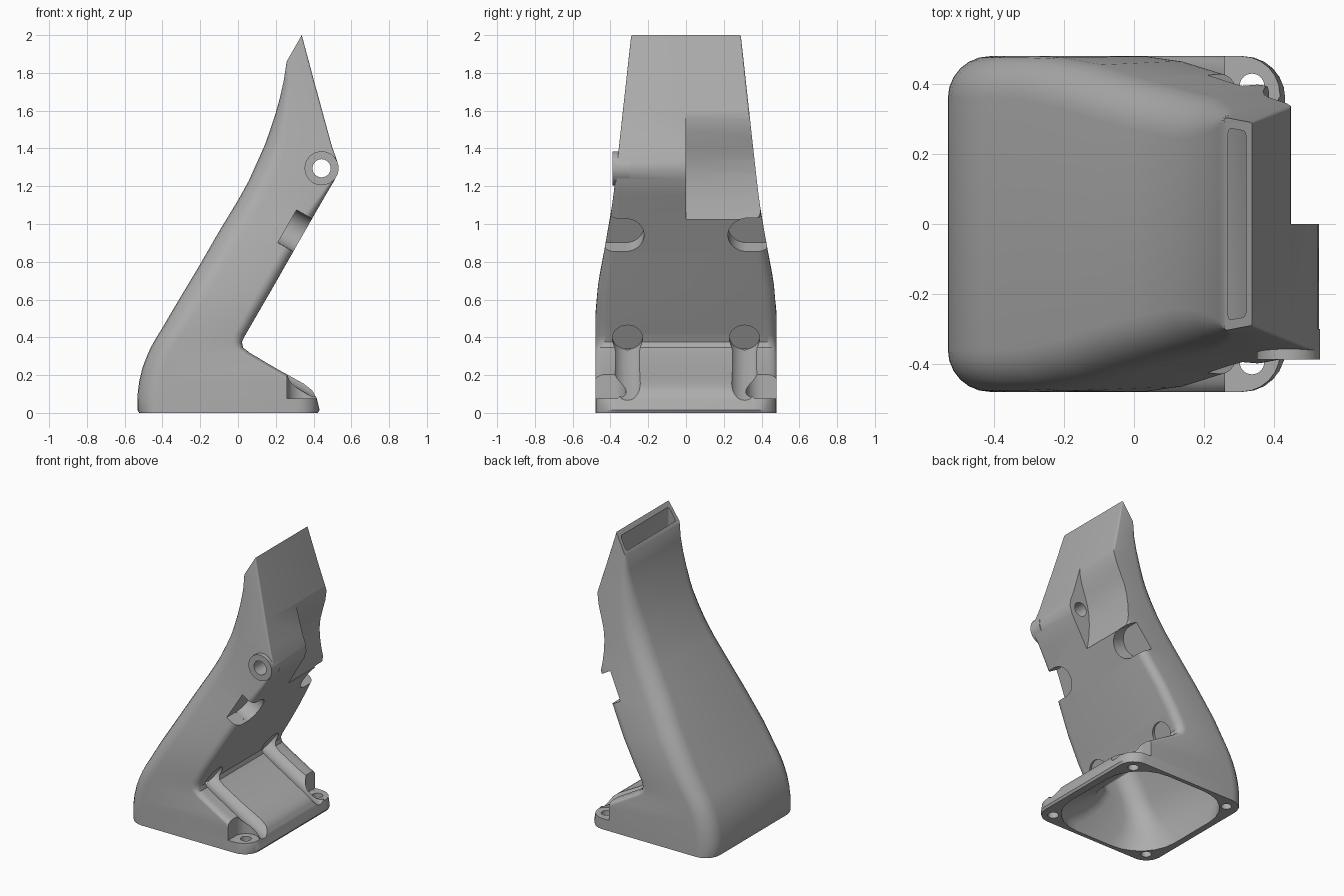
import bpy, bmesh, math
from mathutils import Vector, Matrix

cube = bpy.data.objects.get("Cube")
if cube:
    bpy.data.objects.remove(cube, do_unlink=True)

grey = bpy.data.materials.new("plain grey")
grey.use_nodes = True
grey.diffuse_color = (0.42, 0.42, 0.42, 1)
grey.node_tree.nodes["Principled BSDF"].inputs["Base Color"].default_value = (0.42, 0.42, 0.42, 1)

WIDTHS = [(0, .48), (.5, .48), (.6, .475), (.7, .463), (.8, .445), (.9, .425),
          (1.05, .398), (1.2, .378), (2, .29)]


def half_width(z):
    if z <= 0:
        return WIDTHS[0][1]
    for (z0, w0), (z1, w1) in zip(WIDTHS, WIDTHS[1:]):
        if z <= z1:
            return w0 + (w1 - w0) * (z - z0) / (z1 - z0)
    return WIDTHS[-1][1]


def make(name, bm):
    bmesh.ops.recalc_face_normals(bm, faces=bm.faces)
    me = bpy.data.meshes.new(name)
    bm.to_mesh(me)
    bm.free()
    me.materials.append(grey)
    ob = bpy.data.objects.new(name, me)
    bpy.context.collection.objects.link(ob)
    return ob


def loft(name, sections, inset=0.0, steps=7):
    """Rounded rectangles spanning rear point a to front point b, skinned together."""
    bm = bmesh.new()
    rings = []
    for ax, az, bx, bz, rear, front in sections:
        a, b = Vector((ax, 0, az)), Vector((bx, 0, bz))
        length, axis = (b - a).length, (b - a).normalized()
        ring = []
        for k, (end, side, r) in enumerate([(1, 1, front), (0, 1, rear), (0, -1, rear), (1, -1, front)]):
            for i in range(steps):
                t = math.pi / 2 * (k + i / (steps - 1))
                u = (length - r if end else r) + r * math.cos(t)
                p = a + axis * u
                p.y = side * (half_width(p.z) - inset - r) + r * math.sin(t)
                ring.append(bm.verts.new(p))
        rings.append(ring)
    for r0, r1 in zip(rings, rings[1:]):
        n = len(r0)
        for i in range(n):
            bm.faces.new((r0[i], r0[(i + 1) % n], r1[(i + 1) % n], r1[i]))
    bm.faces.new(rings[0])
    bm.faces.new(rings[-1])
    return make(name, bm)


def prism(name, profile, y0, y1):
    bm = bmesh.new()
    face = bm.faces.new([bm.verts.new((x, y0, z)) for x, z in profile])
    out = bmesh.ops.extrude_face_region(bm, geom=[face])
    bmesh.ops.translate(bm, vec=(0, y1 - y0, 0),
                        verts=[v for v in out["geom"] if isinstance(v, bmesh.types.BMVert)])
    return make(name, bm)


def cylinder(name, start, end, radius):
    start, end = Vector(start), Vector(end)
    d = end - start
    bm = bmesh.new()
    m = Matrix.Translation((start + end) / 2) @ d.to_track_quat("Z", "Y").to_matrix().to_4x4()
    bmesh.ops.create_cone(bm, cap_ends=True, segments=32, radius1=radius, radius2=radius,
                          depth=d.length, matrix=m)
    return make(name, bm)


def combine(target, tool, operation="DIFFERENCE"):
    tool.hide_render = True
    mod = target.modifiers.new("shape", "BOOLEAN")
    mod.operation, mod.solver, mod.object = operation, "EXACT", tool
    bpy.context.view_layer.objects.active = target
    bpy.ops.object.modifier_apply(modifier=mod.name)
    bpy.data.objects.remove(tool, do_unlink=True)


# Outer shell: rear x, z, front x, z, rear radius, front radius
duct = loft("duct_body", [
    (-.525, 0, .42, 0, .11, .11), (-.535, .015, .43, .015, .12, .12),
    (-.535, .07, .415, .075, .12, .11), (-.533, .11, .39, .12, .12, .09),
    (-.525, .17, .345, .155, .12, .06), (-.508, .24, .2, .235, .12, .05),
    (-.485, .3, .06, .318, .12, .05), (-.465, .345, .025, .345, .12, .05),
    (-.44, .39, .018, .375, .12, .05), (-.4, .455, .035, .41, .12, .06),
    (-.33, .575, .09, .505, .12, .06), (-.21, .775, .18, .66, .12, .06),
    (-.1, .965, .285, .845, .12, .06), (0, 1.13, .385, 1.02, .12, .05),
    (.055, 1.23, .46, 1.15, .12, .03), (.1, 1.33, .51, 1.235, .12, .015),
    (.14, 1.42, .527, 1.29, .11, .012), (.165, 1.49, .522, 1.335, .1, .012),
    (.195, 1.58, .495, 1.41, .08, .012), (.22, 1.67, .443, 1.6, .06, .012),
    (.24, 1.76, .402, 1.75, .04, .012), (.255, 1.86, .335, 2, .015, .008)])

# Relief across the left half of the front block
combine(duct, prism("relief_cutter", [
    (.444, 1.61), (.446, 1.56), (.432, 1.49), (.405, 1.41), (.382, 1.34), (.37, 1.27),
    (.367, 1.2), (.371, 1.12), (.384, 1.025), (.6, 1.02), (.6, 1.61)], 0, .6))

# Pivot boss on the right side
combine(duct, cylinder("pivot_boss", (.44, -.388, 1.295), (.44, -.3, 1.295), .09), "UNION")

# Air passage from the fan opening to the outlet slot
combine(duct, loft("passage_cutter", [
    (-.48, -.03, .375, -.03, .28, .28), (-.48, .05, .36, .05, .28, .27),
    (-.475, .15, .19, .15, .2, .22), (-.45, .26, .02, .27, .15, .15),
    (-.41, .36, -.06, .38, .13, .13), (-.3, .56, .01, .56, .12, .12),
    (-.06, .965, .155, .9, .09, .09), (.04, 1.13, .25, 1.06, .08, .08),
    (.13, 1.32, .325, 1.25, .07, .06), (.19, 1.48, .335, 1.4, .06, .05),
    (.235, 1.66, .34, 1.6, .04, .04), (.257, 1.8, .333, 1.8, .025, .025),
    (.268, 1.89, .315, 2, .015, .015), (.275, 1.95, .3, 2.06, .01, .01)], .028))

# Pivot hole
combine(duct, cylinder("pivot_hole_cutter", (.44, -.6, 1.295), (.44, .6, 1.295), .048))

neck_dir, neck_out = Vector((.496, 0, .868)), Vector((.868, 0, -.496))
for s in (-1, 1):
    # Grip notch in each front edge of the neck
    c = Vector((.258, s * .322, .988))
    combine(duct, cylinder("notch_cutter", c, c + neck_out * .3, .1))
    corners = [c - neck_dir * .1, c + neck_dir * .1,
               c + neck_dir * .1 + neck_out * .3, c - neck_dir * .1 + neck_out * .3]
    combine(duct, prism("notch_side_cutter", [(p.x, p.z) for p in corners], s * .325, s * .6))
    # Tool groove down the ramp
    combine(duct, cylinder("groove_cutter", (.01, s * .31, .405), (.5, s * .31, .11), .08))
    # Screw seat at the toe, open to the side
    combine(duct, cylinder("seat_cutter", (.34, s * .4, .075), (.34, s * .4, .3), .083))
    combine(duct, prism("seat_side_cutter",
                        [(.258, .0752), (.6, .0752), (.6, .25), (.258, .25)], s * .4, s * .6))
    # Screw holes: through the toe, blind at the heel
    combine(duct, cylinder("toe_hole_cutter", (.335, s * .395, -.1), (.335, s * .395, .2), .035))
    combine(duct, cylinder("heel_hole_cutter", (-.435, s * .395, -.1), (-.435, s * .395, .07), .033))

# Centre the whole part
xs = [v.co.x for v in duct.data.vertices]
shift = -(min(xs) + max(xs)) / 2
duct.data.transform(Matrix.Translation((shift, 0, 0)))
bpy.ops.object.select_all(action="DESELECT")
duct.select_set(True)
bpy.context.view_layer.objects.active = duct
bpy.ops.object.shade_smooth_by_angle(angle=math.radians(32))
